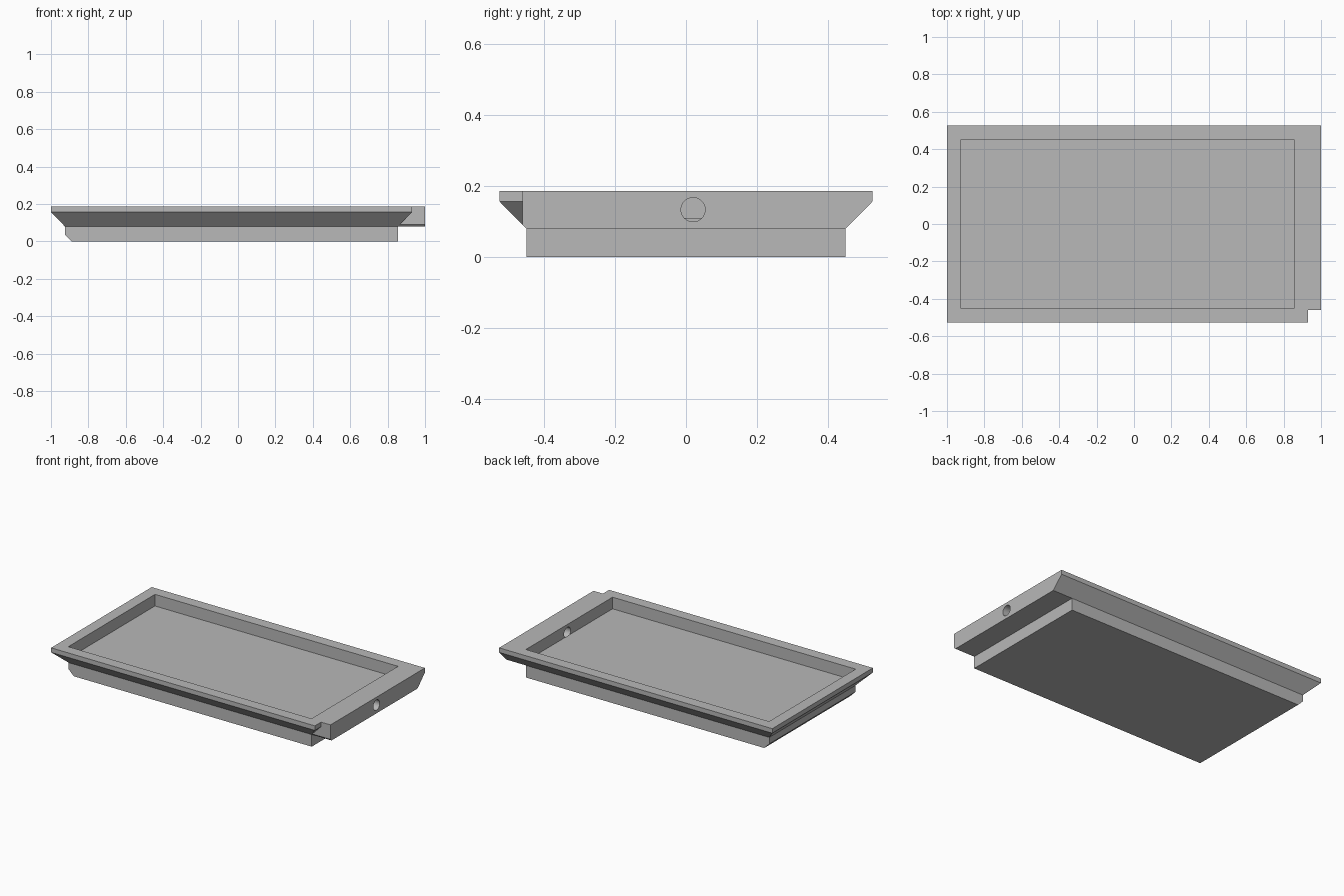
import bpy, bmesh, math
from mathutils import Matrix, Vector

if "Cube" in bpy.data.objects:
    bpy.data.objects.remove(bpy.data.objects["Cube"], do_unlink=True)

HALF_Y = 0.526    # half depth of the rim
BASE_Y = 0.45     # half depth of the base
TOP, LIP, STEP, FLOOR = 0.187, 0.157, 0.08, 0.11
LEFT_X, RIGHT_X = -0.925, 0.855   # ends of base and recess

grey = bpy.data.materials.new("plain grey")
grey.use_nodes = True
grey.diffuse_color = (0.48, 0.48, 0.48, 1)
grey.node_tree.nodes["Principled BSDF"].inputs["Base Color"].default_value = (0.48, 0.48, 0.48, 1)


def add_object(name, bm):
    bmesh.ops.recalc_face_normals(bm, faces=bm.faces)
    mesh = bpy.data.meshes.new(name)
    bm.to_mesh(mesh)
    bm.free()
    mesh.materials.append(grey)
    obj = bpy.data.objects.new(name, mesh)
    bpy.context.collection.objects.link(obj)
    return obj


def prism(name, profile, axis, start, end):
    """Extrude a profile along x (points are y, z) or along y (points are x, z)."""
    bm = bmesh.new()
    place = (lambda a, b: (start, a, b)) if axis == "x" else (lambda a, b: (a, start, b))
    face = bm.faces.new([bm.verts.new(place(a, b)) for a, b in profile])
    ext = bmesh.ops.extrude_face_region(bm, geom=[face])
    step = Vector((end - start, 0, 0) if axis == "x" else (0, end - start, 0))
    bmesh.ops.translate(bm, vec=step, verts=[v for v in ext["geom"] if isinstance(v, bmesh.types.BMVert)])
    return add_object(name, bm)


def cut(target, cutter):
    cutter.hide_render = True
    mod = target.modifiers.new("cut", "BOOLEAN")
    mod.operation, mod.solver, mod.object = "DIFFERENCE", "EXACT", cutter
    bpy.context.view_layer.objects.active = target
    bpy.ops.object.modifier_apply(modifier=mod.name)
    bpy.data.objects.remove(cutter, do_unlink=True)


# Tray body: stepped section with flared rim
half = [(BASE_Y, 0), (BASE_Y, STEP), (HALF_Y, LIP), (HALF_Y, TOP)]
tray = prism("tray", half + [(-y, z) for y, z in reversed(half)], "x", -1, 1)

# Flared and chamfered closed end
cut(tray, prism("end_cutter", [(-1.1, -0.1), (-0.888, -0.1), (-0.888, 0), (LEFT_X, 0.037),
                               (LEFT_X, STEP), (-1, LIP), (-1.1, LIP)], "y", -1, 1))

# Step under the square end
cut(tray, prism("step_cutter", [(RIGHT_X, -0.1), (1.1, -0.1), (1.1, STEP), (RIGHT_X, STEP)], "y", -1, 1))

# Mitred corner notch
cut(tray, prism("notch_cutter", [(RIGHT_X, STEP), (1.1, STEP), (1.1, 0.3), (0.931, 0.3), (0.931, LIP)],
                "y", -1, -0.461))

# Shallow recess
cut(tray, prism("recess_cutter", [(LEFT_X, FLOOR), (RIGHT_X, FLOOR), (RIGHT_X, 0.3), (LEFT_X, 0.3)],
                "y", -0.453, 0.453))

# Round hole through the square end
bm = bmesh.new()
bmesh.ops.create_cone(bm, cap_ends=True, segments=32, radius1=0.034, radius2=0.034, depth=0.2,
                      matrix=Matrix.Translation((RIGHT_X + 0.0995, 0.02, 0.134)) @ Matrix.Rotation(math.pi / 2, 4, "Y"))
cut(tray, add_object("hole_cutter", bm))

bpy.ops.object.select_all(action="DESELECT")
tray.select_set(True)
bpy.context.view_layer.objects.active = tray
bpy.ops.object.shade_smooth_by_angle(angle=math.radians(30))
